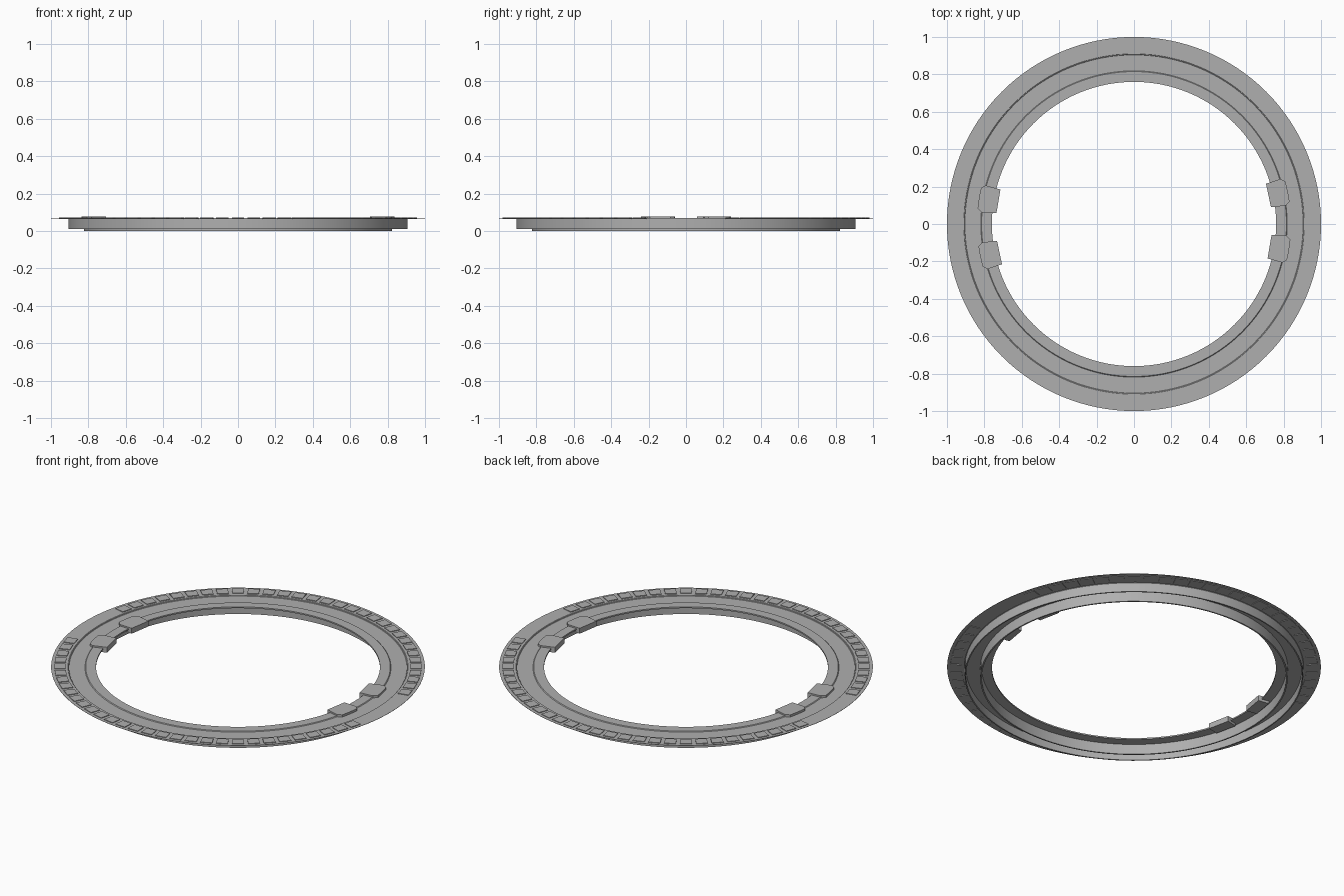
import bpy, bmesh
from math import sin, cos, pi, radians
from mathutils import Matrix, Vector

if "Cube" in bpy.data.objects:
    bpy.data.objects.remove(bpy.data.objects["Cube"])

SEG = 128
grey = bpy.data.materials.new("dark_grey")
grey.diffuse_color = (0.43, 0.43, 0.43, 1)
grey.use_nodes = True
grey.node_tree.nodes["Principled BSDF"].inputs["Base Color"].default_value = grey.diffuse_color


def make_object(name, bm, smooth=False):
    bmesh.ops.recalc_face_normals(bm, faces=bm.faces)
    mesh = bpy.data.meshes.new(name)
    bm.to_mesh(mesh)
    bm.free()
    mesh.materials.append(grey)
    obj = bpy.data.objects.new(name, mesh)
    bpy.context.collection.objects.link(obj)
    if smooth:
        bpy.context.view_layer.objects.active = obj
        obj.select_set(True)
        bpy.ops.object.shade_smooth_by_angle(angle=radians(30))
        obj.select_set(False)
    return obj


def revolve(name, profile):
    """Spin a closed (radius, z) profile around the z axis."""
    bm = bmesh.new()
    rings = []
    for i in range(SEG):
        a = 2 * pi * i / SEG
        rings.append([bm.verts.new((r * cos(a), r * sin(a), z)) for r, z in profile])
    n = len(profile)
    for i in range(SEG):
        p, q = rings[i], rings[(i + 1) % SEG]
        for j in range(n):
            k = (j + 1) % n
            bm.faces.new((p[j], q[j], q[k], p[k]))
    return make_object(name, bm, smooth=True)


def add_prism(bm, outline, z0, z1, angle):
    """Extrude an (x, y) outline from z0 to z1, turned about the z axis."""
    rot = Matrix.Rotation(angle, 3, 'Z')
    lo = [bm.verts.new(rot @ Vector((x, y, z0))) for x, y in outline]
    hi = [bm.verts.new(rot @ Vector((x, y, z1))) for x, y in outline]
    bm.faces.new(lo[::-1])
    bm.faces.new(hi)
    n = len(outline)
    for i in range(n):
        j = (i + 1) % n
        bm.faces.new((lo[i], lo[j], hi[j], hi[i]))


# Ring body: thin flange, outer wall, channel open below, inner wall and lip
revolve("ring_body", [
    (1.0, 0.0692), (1.0, 0.0678), (0.906, 0.0678), (0.906, 0.012),
    (0.899, 0.012), (0.899, 0.06), (0.823, 0.06), (0.823, 0.0),
    (0.815, 0.0), (0.815, 0.06), (0.76, 0.06), (0.76, 0.068),
    (0.815, 0.068), (0.819, 0.064), (0.904, 0.064), (0.910, 0.0692),
])

# Shallow pads on both faces of the flange, leaving gaps beside the clips
bm = bmesh.new()
pad = [(0.923, -0.03), (0.982, -0.032), (0.982, 0.032), (0.923, 0.03)]
for side in (90, 270):
    for k in range(-15, 16):
        add_prism(bm, pad, 0.0645, 0.0728, radians(side + 5 * k))
make_object("flange_pads", bm)

# Four clips over the inner lip, with curved outer edge
arc = [(0.84 * cos(t), 0.84 * sin(t)) for t in [radians(0.95 * i) for i in range(-4, 5)]]
clip = [(0.735, -0.064), (0.815, -0.073)] + arc + [(0.815, 0.073), (0.735, 0.064)]
hook = [(0.735, -0.064), (0.757, -0.066), (0.757, 0.066), (0.735, 0.064)]
tab = [(0.75, -0.064), (0.80, -0.064), (0.80, 0.064), (0.75, 0.064)]
for i, deg in enumerate((12, -9.5, 192, 170.5)):
    bm = bmesh.new()
    add_prism(bm, clip, 0.062, 0.077, radians(deg))
    add_prism(bm, hook, 0.045, 0.0625, radians(deg))  # wraps down inside the lip
    add_prism(bm, tab, 0.045, 0.0595, radians(deg))   # tucked under the lip
    make_object(f"clip_{i + 1}", bm)
